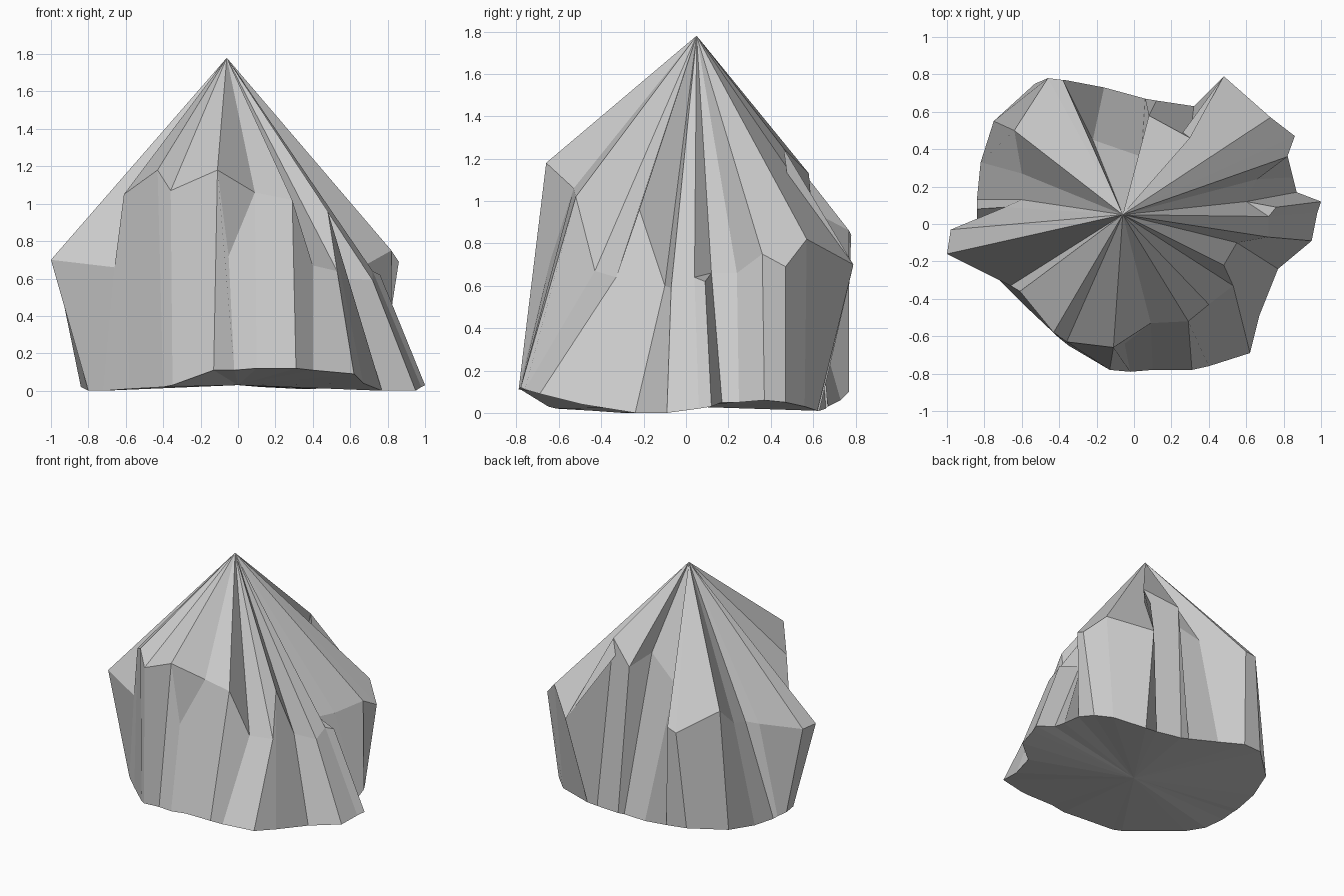
import bpy, bmesh

# Peak of the rock and the shoulder line where the sloped facets meet the walls
PEAK = (-0.06, 0.05, 1.78)
SHOULDER = [
    (.72, -.07, .59), (.72, .04, .64), (.76, .09, .62), (.60, .12, .66),
    (.66, .24, .66), (.82, .36, .75), (.86, .47, .69), (.73, .57, .82),
    (.48, .79, .70), (.30, .46, 1.25), (.08, .58, 1.13),
    (.04, .36, 1.17), (-.22, .45, 1.03), (-.38, .77, .86), (-.46, .78, .84),
    (-.64, .50, .95), (-.60, .27, .76), (-.60, .13, .72), (-.69, .09, .71),
    (-.98, -.03, .70), (-1.0, -.16, .70), (-.66, -.33, .66), (-.61, -.36, 1.05),
    (-.43, -.58, 1.18), (-.36, -.63, 1.07), (-.11, -.66, 1.18), (-.05, -.64, .72),
    (.09, -.53, 1.06), (.29, -.52, 1.02), (.40, -.43, .67), (.53, -.33, .64),
    (.48, -.22, .96), (.55, -.10, .60)]

# Footprint, one foot under each shoulder point
FOOT = [
    (.95, -.09, .0), (.98, .06, .02), (1.0, .12, .03), (.87, .17, .05),
    (.85, .25, .05), (.82, .37, .06), (.76, .47, .05), (.66, .56, .03),
    (.41, .62, .01), (.32, .63, .01), (.12, .66, .02),
    (.06, .67, .03), (-.16, .73, .06), (-.37, .77, .10), (-.53, .75, .11),
    (-.75, .55, .08), (-.82, .33, .05), (-.84, .13, .03), (-.84, .08, .03),
    (-.84, -.03, .02), (-.80, -.17, .0), (-.72, -.30, .0), (-.58, -.44, .01),
    (-.40, -.61, .02), (-.35, -.65, .03), (-.13, -.78, .11), (-.02, -.79, .11),
    (.10, -.78, .12), (.31, -.78, .12), (.40, -.76, .11), (.62, -.69, .09),
    (.67, -.49, .04), (.77, -.24, .0)]

LEDGES = (2, 26)   # shoulder points sitting just below the sloped facets

bm = bmesh.new()
peak = bm.verts.new(PEAK)
under = bm.verts.new((0, 0, 0.03))
top = [bm.verts.new(p) for p in SHOULDER]
foot = [bm.verts.new(p) for p in FOOT]

# Sloped facets, with the ledge points tucked under their neighbours
crest = [v for i, v in enumerate(top) if i not in LEDGES]
for a, b in zip(crest, crest[1:] + crest[:1]):
    bm.faces.new((peak, a, b))
for i in LEDGES:
    bm.faces.new(top[i - 1:i + 2])

# Walls and underside
n = len(top)
for i in range(n):
    j = (i + 1) % n
    bm.faces.new((top[i], foot[i], foot[j], top[j]))
    bm.faces.new((under, foot[j], foot[i]))
bmesh.ops.recalc_face_normals(bm, faces=bm.faces[:])

mesh = bpy.data.meshes.new("rock_peak")
bm.to_mesh(mesh)
bm.free()
rock = bpy.data.objects.new("rock_peak", mesh)
bpy.context.collection.objects.link(rock)
